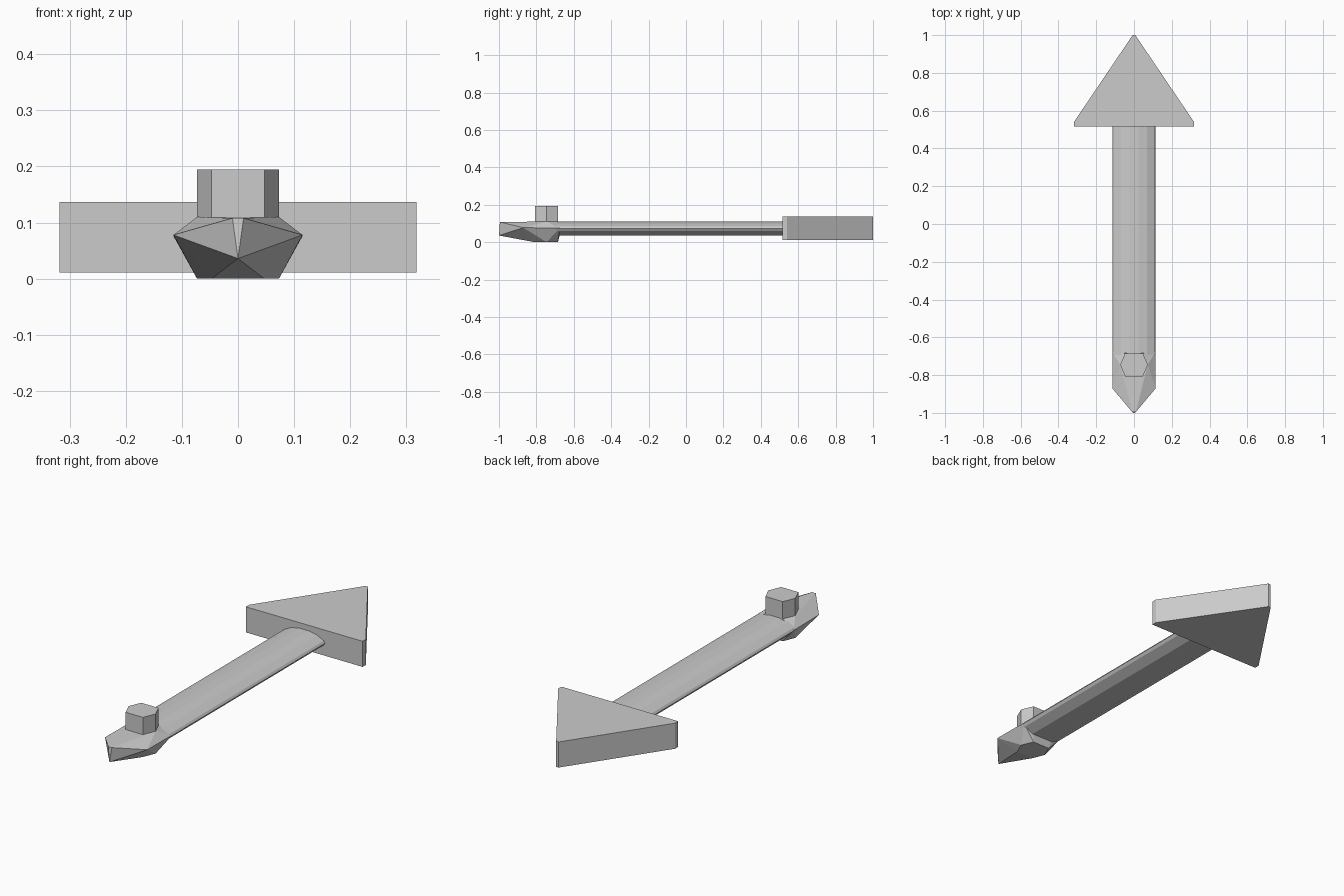
import bpy, bmesh
from mathutils import Vector

if "Cube" in bpy.data.objects:
    bpy.data.objects.remove(bpy.data.objects["Cube"])


def finish(name, bm):
    bmesh.ops.recalc_face_normals(bm, faces=bm.faces)
    mesh = bpy.data.meshes.new(name)
    bm.to_mesh(mesh)
    bm.free()
    obj = bpy.data.objects.new(name, mesh)
    bpy.context.collection.objects.link(obj)
    return obj


def prism(name, profile, offset):
    """Extrude a closed profile along an offset vector."""
    bm = bmesh.new()
    face = bm.faces.new([bm.verts.new(p) for p in profile])
    cap = bmesh.ops.extrude_face_region(bm, geom=[face], use_keep_orig=True)
    verts = [g for g in cap["geom"] if isinstance(g, bmesh.types.BMVert)]
    bmesh.ops.translate(bm, verts=verts, vec=Vector(offset))
    return finish(name, bm)


def mirrored(half):
    """Complete a right-hand half outline with its mirror image."""
    return half + [(-x, v) for x, v in reversed(half)]


def hull(name, points):
    bm = bmesh.new()
    for p in points:
        bm.verts.new(p)
    res = bmesh.ops.convex_hull(bm, input=bm.verts)
    loose = [g for g in res["geom_interior"] if isinstance(g, bmesh.types.BMVert)]
    bmesh.ops.delete(bm, geom=loose, context="VERTS")
    return finish(name, bm)


# Broad triangular head with narrow blunted corners
head = mirrored([(0.318, 0.515), (0.318, 0.54), (0.007, 1.0)])
prism("arrow_head", [(x, y, 0.011) for x, y in head], (0, 0, 0.126))

# Flattened shaft, rounded above and bevelled below
section = mirrored([(0.06, 0.035), (0.105, 0.06), (0.114, 0.073),
                    (0.107, 0.083), (0.07, 0.101), (0.025, 0.11)])
prism("shaft", [(x, -0.70, z) for x, z in section], (0, 1.25, 0))

# Hexagonal peg standing on the pointed end
hexagon = mirrored([(0.047, -0.807), (0.073, -0.745), (0.047, -0.685)])
prism("peg", [(x, y, 0.05) for x, y in hexagon], (0, 0, 0.145))

# Faceted pointed end tapering down to the underside of the peg
points = [(0, -1.0, 0.036)]
for s in (-1, 1):
    points += [(s * 0.01, -0.995, 0.108), (s * 0.115, -0.87, 0.078),
               (s * 0.115, -0.675, 0.076), (s * 0.06, -0.67, 0.055)]
points += [(x, y, z) for x, y in hexagon for z in (0.0, 0.11)]
hull("pointed_end", points)
